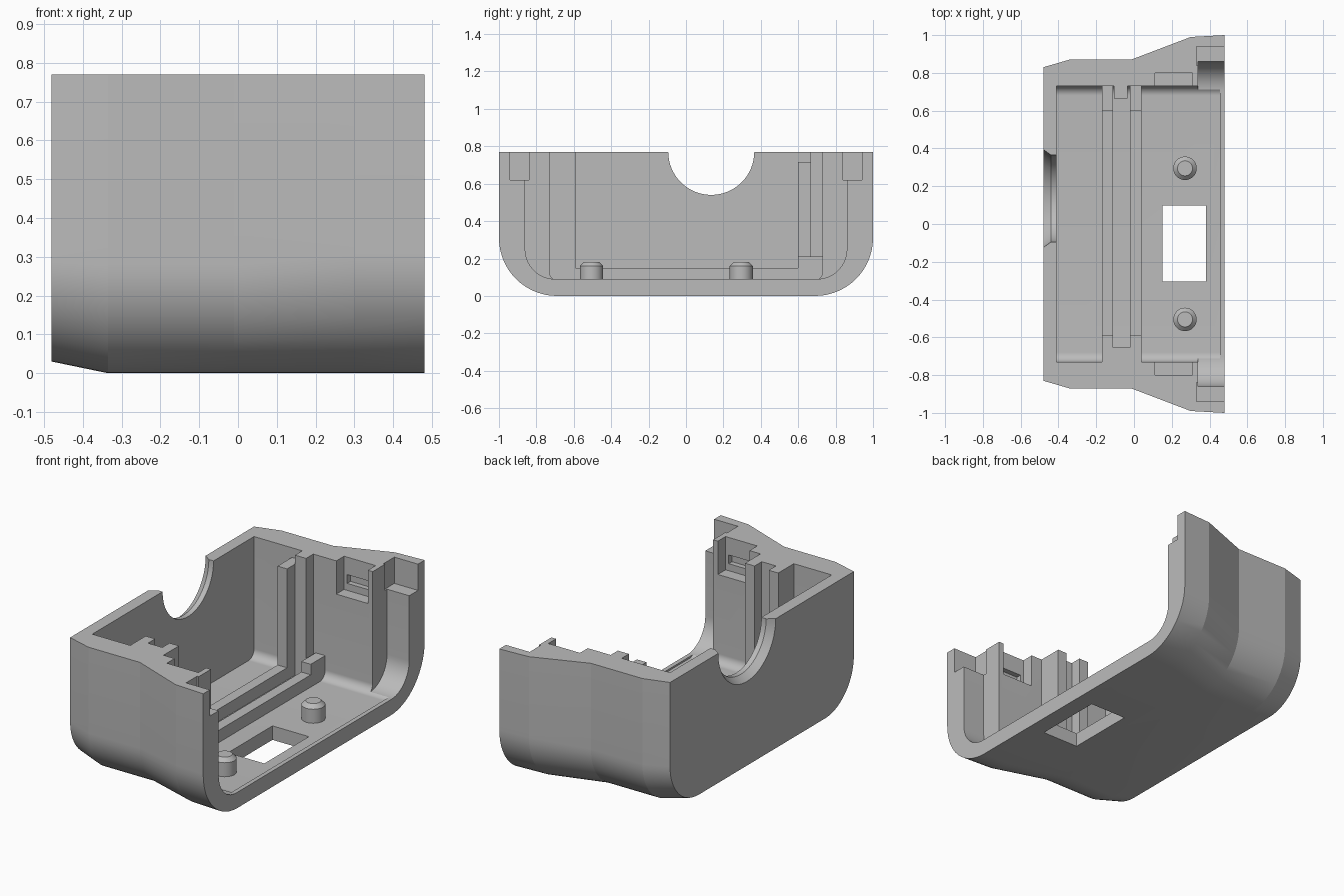
import bpy, bmesh, math
from mathutils import Matrix

if "Cube" in bpy.data.objects:
    bpy.data.objects.remove(bpy.data.objects["Cube"], do_unlink=True)

TOP = 0.77
FLOOR = 0.08
WALL = 0.73

grey = bpy.data.materials.new("light grey plastic")
grey.use_nodes = True
grey.diffuse_color = (0.5, 0.5, 0.5, 1)
grey.node_tree.nodes["Principled BSDF"].inputs["Base Color"].default_value = (0.5, 0.5, 0.5, 1)


def finish(name, bm):
    bmesh.ops.recalc_face_normals(bm, faces=bm.faces)
    mesh = bpy.data.meshes.new(name)
    bm.to_mesh(mesh)
    bm.free()
    mesh.materials.append(grey)
    ob = bpy.data.objects.new(name, mesh)
    bpy.context.collection.objects.link(ob)
    return ob


def box(name, x, y, z):
    bm = bmesh.new()
    bmesh.ops.create_cube(bm, size=1)
    for v in bm.verts:
        v.co = [r[0] if c < 0 else r[1] for c, r in zip(v.co, (x, y, z))]
    return finish(name, bm)


def trough(name, stations, top):
    """Loft round-bottomed U sections given as (x, half width, bottom, radius)."""
    bm = bmesh.new()
    rings = []
    for x, w, b, r in stations:
        arc = [(w - r + r * math.cos(a), b + r - r * math.sin(a))
               for a in (math.pi / 2 * i / 14 for i in range(15))]
        half = [(w, top)] + arc
        pts = half + [(-y, z) for y, z in reversed(half)]
        rings.append([bm.verts.new((x, y, z)) for y, z in pts])
    n = len(rings[0])
    for a, b in zip(rings, rings[1:]):
        for i in range(n):
            j = (i + 1) % n
            bm.faces.new((a[i], a[j], b[j], b[i]))
    bm.faces.new(rings[0])
    bm.faces.new(rings[-1])
    return finish(name, bm)


def cone(name, r1, r2, depth, matrix, segments=32):
    bm = bmesh.new()
    bmesh.ops.create_cone(bm, cap_ends=True, segments=segments, radius1=r1,
                          radius2=r2, depth=depth, matrix=matrix)
    return finish(name, bm)


def cut(target, cutter):
    mod = target.modifiers.new("cut", "BOOLEAN")
    mod.operation = "DIFFERENCE"
    mod.solver = "EXACT"
    mod.object = cutter
    bpy.context.view_layer.objects.active = target
    bpy.ops.object.modifier_apply(modifier=mod.name)
    bpy.data.objects.remove(cutter, do_unlink=True)


def smooth(ob, degrees):
    bpy.ops.object.select_all(action="DESELECT")
    ob.select_set(True)
    bpy.context.view_layer.objects.active = ob
    bpy.ops.object.shade_smooth_by_angle(angle=math.radians(degrees))


# Outer shell, flaring towards the open side
shell = trough("shell", [(-0.48, 0.83, 0.03, 0.26), (-0.335, 0.872, 0, 0.28),
                         (-0.01, 0.872, 0, 0.28), (0.3, 0.99, 0, 0.31),
                         (0.48, 1.0, 0, 0.31)], TOP)

# Main cavity and the wider recess at the open edge
cut(shell, trough("cavity", [(-0.41, WALL, FLOOR, 0.05), (0.455, WALL, FLOOR, 0.05)], 0.9))
cut(shell, trough("edge_recess", [(0.34, 0.86, 0.09, 0.16), (0.6, 0.86, 0.09, 0.16)], 0.9))

# Rim notches and latch pockets on both side walls
for s in (1, -1):
    def span(a, b):
        return sorted((s * a, s * b))
    cut(shell, box("rim_notch", (0.33, 0.6), span(0.84, 0.94), (0.62, 0.9)))
    cut(shell, box("latch_pocket", (0.11, 0.31), span(0.7, 0.80), (0.58, 0.9)))
    cut(shell, box("latch_slot", (0.13, 0.29), span(0.7, 0.83), (0.62, 0.67)))

# Floor window
cut(shell, box("floor_window", (0.15, 0.38), (-0.305, 0.097), (-0.2, 0.3)))

# Round cable opening in the back wall, flared outwards
turn = Matrix.Rotation(math.pi / 2, 4, "Y")
place = Matrix.Translation
cut(shell, cone("cable_opening", 0.23, 0.23, 0.3, place((-0.45, 0.135, TOP)) @ turn, 64))
cut(shell, cone("cable_flare", 0.274, 0.23, 0.06, place((-0.47, 0.135, TOP)) @ turn, 64))
smooth(shell, 12)

# Circuit board guide: two ribs with a groove between them
back, front = (-0.17, -0.11), (-0.02, 0.04)
for name, x in (("back", back), ("front", front)):
    box(name + "_floor_rib", x, (-0.59, 0.6), (FLOOR, 0.15))
    box(name + "_tall_rib", x, (-WALL, -0.59), (FLOOR, TOP))
box("groove_end", (back[1], front[0]), (-WALL, -0.655), (FLOOR, TOP))
box("back_short_rib", back, (0.6, WALL), (FLOOR, 0.715))
box("front_stub", front, (0.6, WALL), (FLOOR, 0.21))
box("groove_column", (-0.105, -0.035), (0.665, WALL), (FLOOR, TOP))

# Locating pegs with chamfered tops
for side, y in (("left", 0.295), ("right", -0.505)):
    peg = cone(side + "_peg", 0.062, 0.062, 0.08, place((0.27, y, 0.12)))
    tip = cone(side + "_peg_tip", 0.062, 0.04, 0.022, place((0.27, y, 0.171)))
    smooth(peg, 30)
    smooth(tip, 30)
